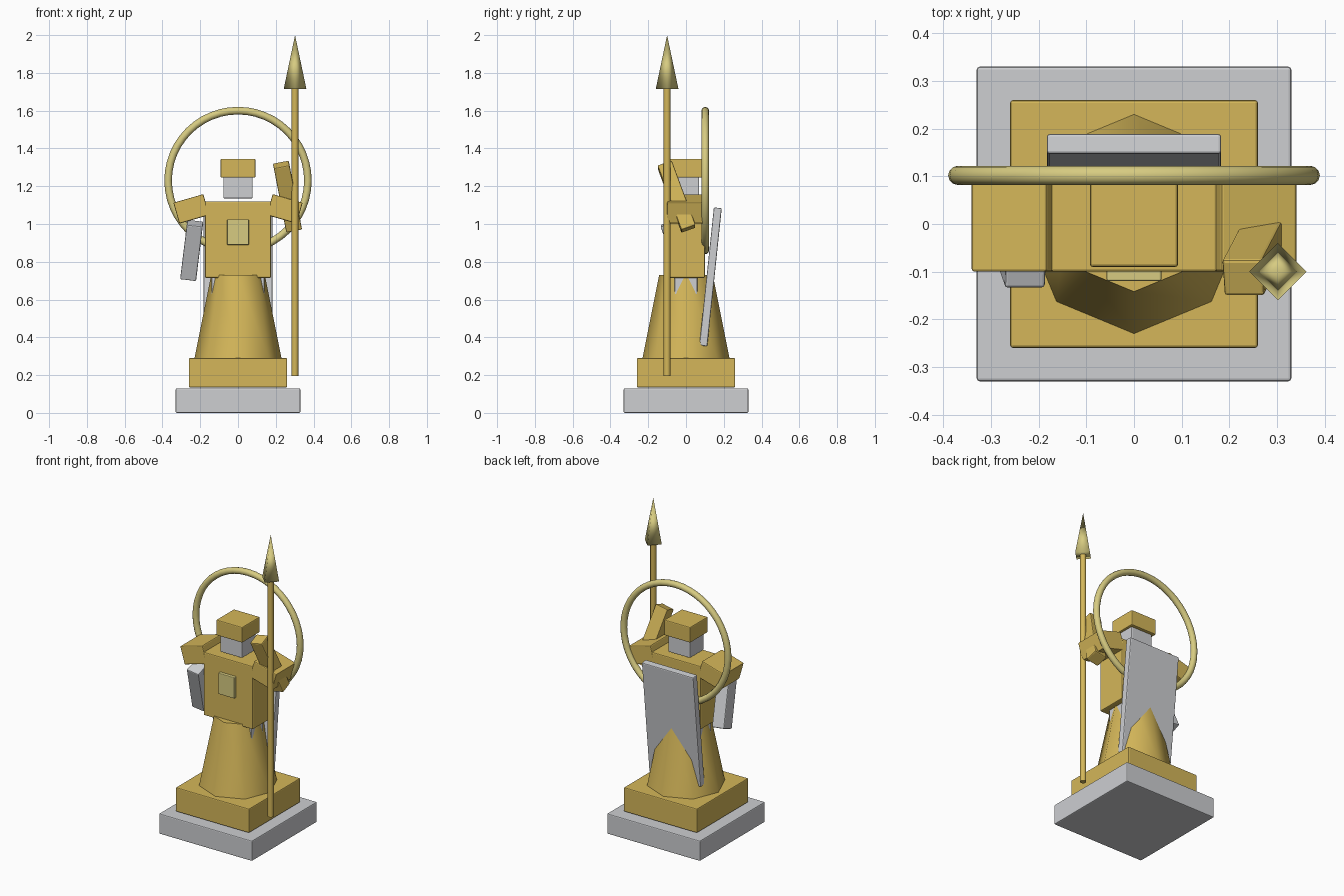
import bpy
from math import radians

cube = bpy.data.objects.get("Cube")
if cube:
    bpy.data.objects.remove(cube, do_unlink=True)


def material(name, r, g, b):
    m = bpy.data.materials.new(name)
    m.use_nodes = True
    m.diffuse_color = (r, g, b, 1)
    m.node_tree.nodes["Principled BSDF"].inputs["Base Color"].default_value = (r, g, b, 1)
    return m


gold = material("gold", 0.66, 0.47, 0.10)
pale_gold = material("pale gold", 0.68, 0.60, 0.22)
silver = material("silver", 0.61, 0.62, 0.64)


def finish(name, mat):
    ob = bpy.context.object
    ob.name = name
    ob.data.materials.append(mat)
    return ob


def box(name, mat, size, loc, rx=0, ry=0, bevel=0.006):
    bpy.ops.mesh.primitive_cube_add(size=1, location=loc, rotation=(radians(rx), radians(ry), 0))
    ob = finish(name, mat)
    ob.scale = size
    bpy.ops.object.transform_apply(location=False, rotation=False, scale=True)
    mod = ob.modifiers.new("soft_edges", "BEVEL")
    mod.width = bevel
    mod.segments = 2
    return ob


def cone(name, mat, sides, r1, r2, z1, z2, x=0, y=0, angle=None):
    bpy.ops.mesh.primitive_cone_add(vertices=sides, radius1=r1, radius2=r2,
                                    depth=z2 - z1, location=(x, y, (z1 + z2) / 2))
    ob = finish(name, mat)
    if angle:
        bpy.ops.object.shade_smooth_by_angle(angle=radians(angle))
    else:
        bpy.ops.object.shade_smooth()
    return ob


# Stepped base
box("base_slab", silver, (0.66, 0.66, 0.13), (0, 0, 0.067)).location.z = 0.065
box("plinth", gold, (0.52, 0.52, 0.155), (0, 0, 0.2125))

# Body
cone("robe", gold, 8, 0.23, 0.142, 0.29, 0.73, angle=50)
box("hips", silver, (0.28, 0.12, 0.40), (0, 0, 0.55))
box("torso", gold, (0.35, 0.20, 0.405), (0, 0, 0.9175))
box("chest_plate", pale_gold, (0.115, 0.03, 0.135), (0, -0.105, 0.957), bevel=0.004)
box("cape", silver, (0.366, 0.042, 0.735), (0, 0.13, 0.72), rx=-6)

# Head
box("face", silver, (0.155, 0.14, 0.12), (0, 0, 1.195))
box("helmet", gold, (0.185, 0.18, 0.10), (0, 0, 1.295))

# Shoulders and arms
for side, s in (("right", -1), ("left", 1)):
    box(side + "_shoulder", gold, (0.165, 0.20, 0.115), (s * 0.247, 0, 1.08), ry=s * 16)
box("right_arm", silver, (0.085, 0.085, 0.31), (-0.245, -0.042, 0.86), rx=20, ry=7)
box("left_arm", gold, (0.085, 0.08, 0.37), (0.262, -0.05, 1.145), rx=20, ry=-11)

# Halo ring behind the head
bpy.ops.mesh.primitive_torus_add(major_radius=0.37, minor_radius=0.02, major_segments=48,
                                 minor_segments=12, location=(0, 0.102, 1.23),
                                 rotation=(radians(90), 0, 0))
finish("halo", pale_gold)
bpy.ops.object.shade_smooth()

# Spear
cone("spear_shaft", gold, 12, 0.018, 0.018, 0.195, 1.73, 0.302, -0.1, angle=40)
cone("spear_tip", pale_gold, 4, 0.06, 0, 1.715, 2.0, 0.302, -0.1)
